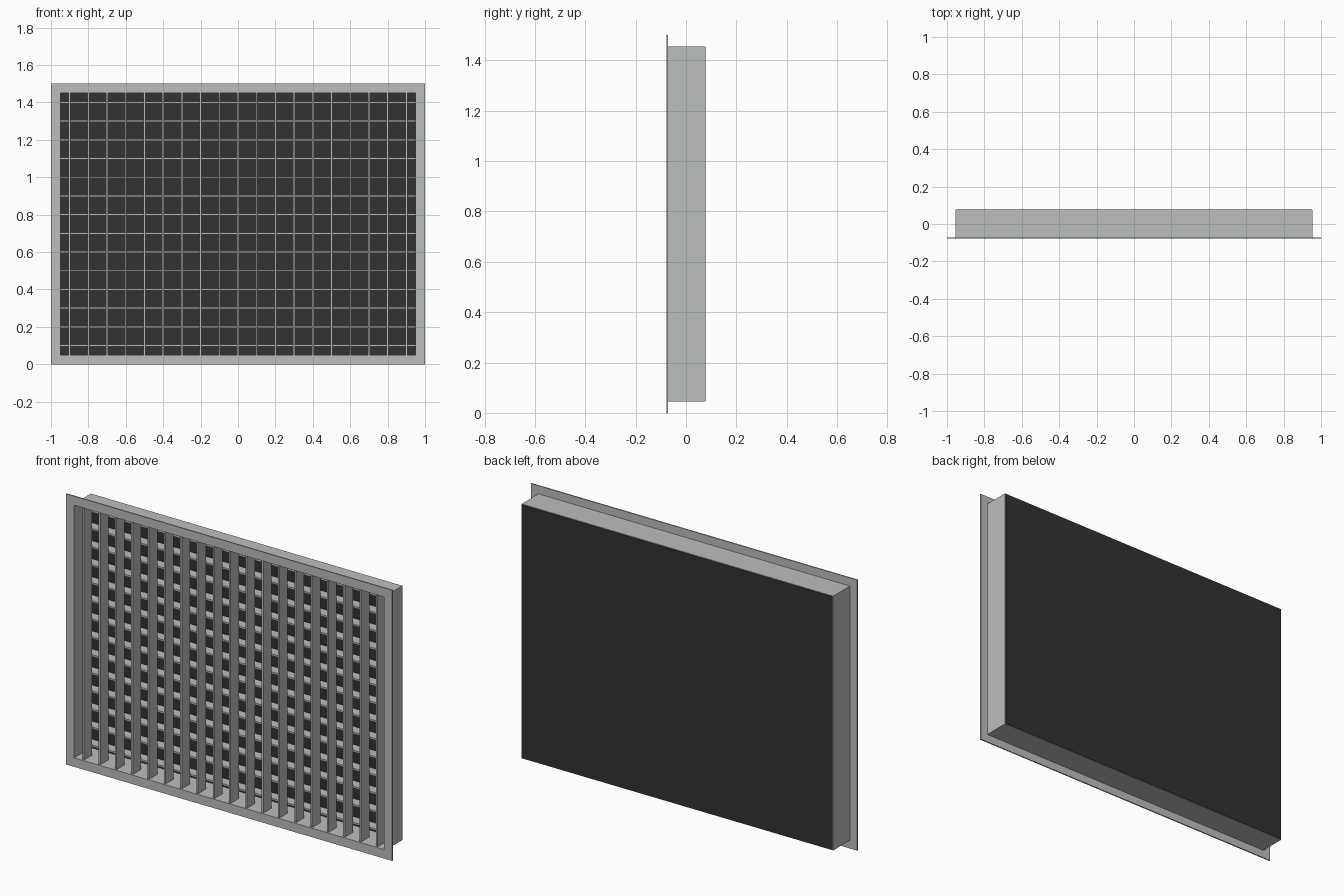
import bpy, bmesh

if "Cube" in bpy.data.objects:
    bpy.data.objects.remove(bpy.data.objects["Cube"])


def material(name, rgb):
    m = bpy.data.materials.new(name)
    m.diffuse_color = (*rgb, 1)
    m.use_nodes = True
    m.node_tree.nodes["Principled BSDF"].inputs["Base Color"].default_value = m.diffuse_color
    return m


metal = material("light grey metal", (0.50, 0.52, 0.51))
dark = material("dark backing", (0.032, 0.032, 0.032))


def boxes(name, spans, mat):
    """One object made of boxes given as (x0, x1, y0, y1, z0, z1)."""
    bm = bmesh.new()
    for x0, x1, y0, y1, z0, z1 in spans:
        cube = bmesh.ops.create_cube(bm, size=1)
        for v in cube["verts"]:
            v.co = (x1 if v.co.x > 0 else x0,
                    y1 if v.co.y > 0 else y0,
                    z1 if v.co.z > 0 else z0)
    finish(name, bm, mat)


def ring(name, inner, outer, y0, y1, mat):
    """Rectangular frame between two (half width, bottom, top) outlines."""
    bm = bmesh.new()

    def loop(outline, y):
        w, b, t = outline
        return [bm.verts.new((x, y, z)) for x, z in ((-w, b), (w, b), (w, t), (-w, t))]

    loops = [loop(outer, y0), loop(outer, y1), loop(inner, y1), loop(inner, y0)]
    for a, b in zip(loops, loops[1:] + loops[:1]):
        for i in range(4):
            j = (i + 1) % 4
            bm.faces.new((a[i], a[j], b[j], b[i]))
    finish(name, bm, mat)


def finish(name, bm, mat):
    bmesh.ops.recalc_face_normals(bm, faces=bm.faces)
    mesh = bpy.data.meshes.new(name)
    bm.to_mesh(mesh)
    bm.free()
    mesh.materials.append(mat)
    bpy.context.collection.objects.link(bpy.data.objects.new(name, mesh))


OPENING = (0.95, 0.05, 1.45)
T = 0.005  # half thickness of a blade

# Front flange and the duct sleeve behind it
ring("front_flange", OPENING, (1.0, 0.0, 1.5), -0.078, -0.071, metal)
ring("duct_sleeve", OPENING, (0.955, 0.045, 1.455), -0.071, 0.075, metal)

# Upright blades in front, level blades behind them
boxes("vertical_blades",
      [(i / 10 - T, i / 10 + T, -0.071, 0.0, 0.05, 1.45) for i in range(-9, 10)], metal)
boxes("horizontal_blades",
      [(-0.95, 0.95, 0.002, 0.06, i / 10 - T, i / 10 + T) for i in range(1, 15)], metal)

# Dark panel closing the back
boxes("back_panel", [(-0.952, 0.952, 0.07, 0.078, 0.048, 1.452)], dark)
